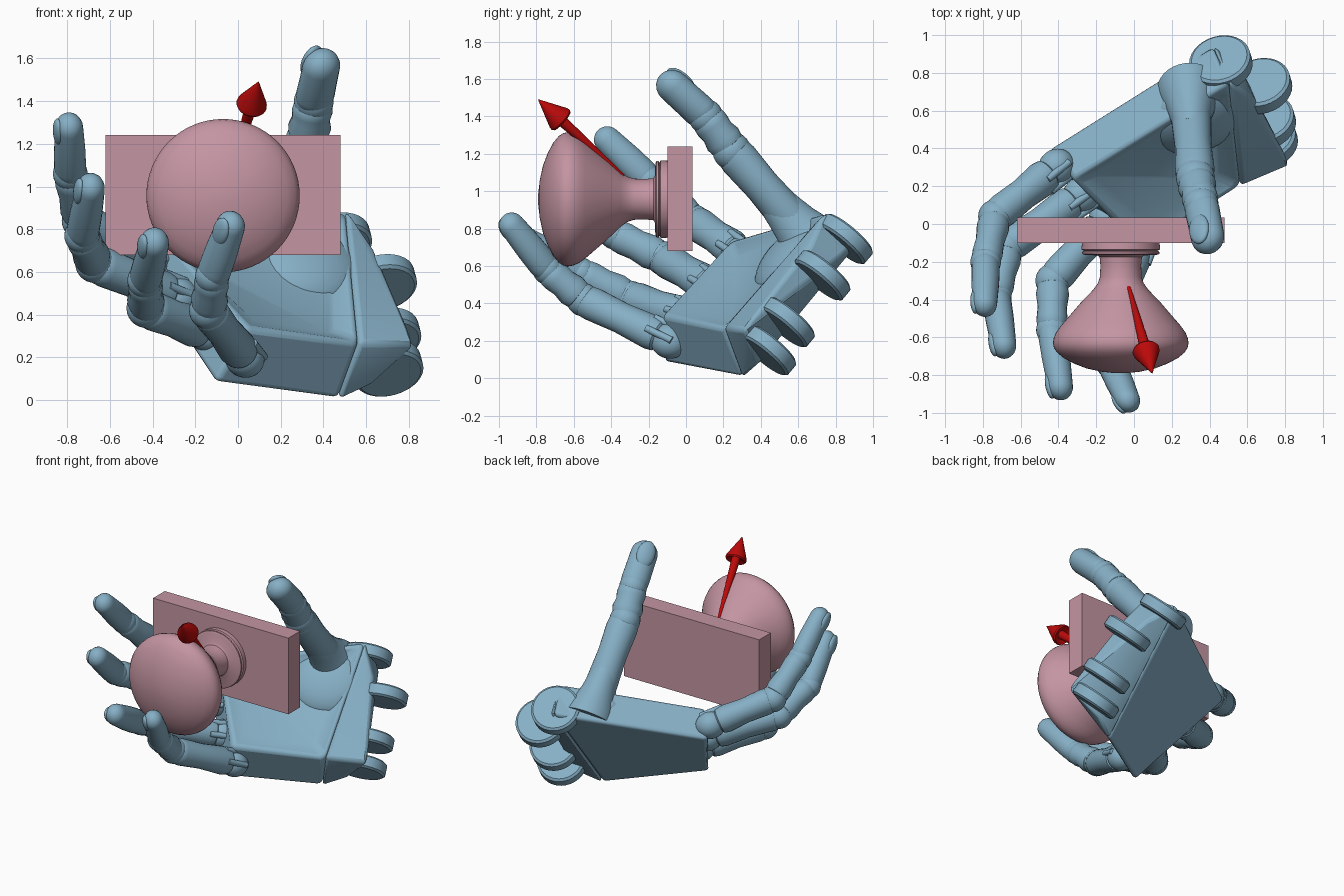
import bpy, bmesh, math
from mathutils import Vector as V, Matrix

if "Cube" in bpy.data.objects:
    bpy.data.objects.remove(bpy.data.objects["Cube"])


def material(name, rgb):
    m = bpy.data.materials.new(name)
    m.diffuse_color = (*rgb, 1)
    m.use_nodes = True
    m.node_tree.nodes["Principled BSDF"].inputs["Base Color"].default_value = m.diffuse_color
    return m


BLUE = material("hand_blue", (0.24, 0.43, 0.56))
PINK = material("knob_pink", (0.55, 0.30, 0.36))
RED = material("arrow_red", (0.50, 0.003, 0.003))
PALM_IN = V((.26, -.61, .74))      # direction the palm faces
SIDE = V((-.2, .63, .75)).normalized()  # across the wrist


def finish(bm, name, mat, bevel=0, angle=35):
    bmesh.ops.recalc_face_normals(bm, faces=bm.faces)
    me = bpy.data.meshes.new(name)
    bm.to_mesh(me)
    bm.free()
    ob = bpy.data.objects.new(name, me)
    bpy.context.collection.objects.link(ob)
    me.materials.append(mat)
    if bevel:
        b = ob.modifiers.new("bevel", 'BEVEL')
        b.width, b.segments, b.limit_method, b.angle_limit = bevel, 3, 'ANGLE', math.radians(35)
    bpy.ops.object.select_all(action='DESELECT')
    ob.select_set(True)
    bpy.context.view_layer.objects.active = ob
    bpy.ops.object.shade_smooth_by_angle(angle=math.radians(angle))
    return ob


def frame(d, out):
    """Rotation with z along d and y toward out."""
    z = d.normalized()
    y = (out - out.dot(z) * z).normalized()
    x = y.cross(z)
    return Matrix((x, y, z)).transposed()


def lathe(name, origin, d, profile, mat, out=V((0.3, 0.2, 1)), flat=1.0, n=32, angle=35):
    """Revolve (distance, radius) pairs around the direction d."""
    bm, R = bmesh.new(), frame(d, out)
    rings = []
    for h, r in profile:
        rings.append([bm.verts.new(V(origin) + R @ V((
            r * math.cos(2 * math.pi * i / n), r * flat * math.sin(2 * math.pi * i / n), h)))
            for i in range(n)])
    for a, b in zip(rings, rings[1:]):
        for i in range(n):
            bm.faces.new((a[i], a[(i + 1) % n], b[(i + 1) % n], b[i]))
    bm.faces.new(rings[0])
    bm.faces.new(rings[-1])
    return finish(bm, name, mat, angle=angle)


def hull(name, pts, bevel):
    bm = bmesh.new()
    for p in pts:
        bm.verts.new(p)
    bmesh.ops.convex_hull(bm, input=bm.verts)
    bmesh.ops.dissolve_limit(bm, angle_limit=0.12, verts=bm.verts, edges=bm.edges)
    return finish(bm, name, BLUE, bevel)


def ellipsoid(name, c, R, size):
    bm = bmesh.new()
    M = Matrix.Translation(c) @ R.to_4x4() @ Matrix.Diagonal((*size, 1))
    bmesh.ops.create_uvsphere(bm, u_segments=28, v_segments=16, radius=1, matrix=M)
    return finish(bm, name, BLUE)


def phalanx(name, p, q, r0, r1, out, gap):
    d = q - p
    L = d.length
    lathe(name, p, d, [(gap, r0 * .7), (gap + .02, r0 * .93), (gap + .06, r0), (L * .55, (r0 + r1) * .46),
                       (L - .06, r1 * 1.03), (L - .02, r1 * .98), (L + .005, r1 * .75)],
          BLUE, out, .94, 24)


def fingertip(name, p, q, r0, r1, out):
    d = q - p
    L = d.length
    prof = [(-.02, r0 * .75), (.01, r0 * .96), (.05, r0), (L * .5, r0 * .98), (L, r1)]
    prof += [(L + r1 * math.sin(a), r1 * math.cos(a)) for a in (.3, .6, .9, 1.2, 1.45)]
    lathe(name, p, d, prof, BLUE, out, .9, 24, 50)
    # nail plate on the outer side
    R = frame(d, out)
    ellipsoid(name + "_nail", q + R @ V((0, r1 * .72, -.02)), R, (r1 * .68, r1 * .34, r1 * 1.05))


def digit(name, pts, r, gap, tip=.74):
    a, b, c, t = [V(p) for p in pts]
    out = (b - a).normalized() - (t - c).normalized()
    phalanx(name + "_proximal", a, b, r, r * .93, out, gap)
    phalanx(name + "_middle", b, c, r * .93, r * .85, out, .02)
    fingertip(name + "_tip", c, t, r * .85, r * tip, out)
    R = frame(b - a, out)
    for j, (p, s) in enumerate(((b, .92), (c, .83))):
        ellipsoid(f"{name}_joint_{j}", p, R, (r * s, r * s, r * s))
    return a, b


# four fingers with twin hinge bars at the knuckle
FINGERS = {
    "index": ([(-.41, .30, .66), (-.735, .04, .84), (-.785, -.20, 1.06), (-.79, -.42, 1.275)], .098),
    "middle_finger": ([(-.28, .15, .48), (-.67, -.12, .64), (-.73, -.38, .77), (-.69, -.64, .99)], .10),
    "ring_finger": ([(-.14, .03, .32), (-.43, -.30, .43), (-.435, -.56, .56), (-.39, -.86, .735)], .10),
    "pinky": ([(.03, -.09, .20), (-.14, -.55, .42), (-.12, -.74, .58), (-.035, -.93, .815)], .097),
}
for name, (pts, r) in FINGERS.items():
    a, b = digit(name, pts, r, .05)
    R = frame(b - a, PALM_IN)
    ellipsoid(name + "_knuckle", a, R, (r * 1.0, r * .95, r * 1.05))
    for s in (-1, 1):
        lathe(f"{name}_hinge_bar_{s}", a + R @ V((s * .045, .07, -.04)), b - a,
              [(0, .020), (.16, .020)], BLUE, n=12)

# thumb with a flared root blending into the palm
base = V((.30, .605, .80))
a, b = digit("thumb", [base, (.325, .245, 1.215), (.355, .105, 1.40), (.39, -.07, 1.56)],
             .112, -.06, .82)
lathe("thumb_root", base - (b - a).normalized() * .16, b - a,
      [(0, .19), (.06, .175), (.12, .15), (.19, .128), (.27, .112), (.34, .10)],
      BLUE, PALM_IN, .9, angle=50)

# palm block, its inner face slightly dished
Ab, Bb, Cb, Db = (-.46, .40, .60), (-.11, -.12, .08), (.47, .30, .0), (.42, .95, .76)
Af, Bf, Cf, Df = (-.32, .23, .74), (.05, -.13, .34), (.57, .20, .27), (.51, .74, .89)
bm = bmesh.new()
v = [bm.verts.new(p) for p in (Ab, Bb, Cb, Db, Af, Bf, Cf, Df)]
bm.faces.new(v[:4])
front = bm.faces.new(v[4:])
for i in range(4):
    j = (i + 1) % 4
    bm.faces.new((v[i], v[j], v[4 + j], v[4 + i]))
bmesh.ops.recalc_face_normals(bm, faces=bm.faces)
bmesh.ops.inset_region(bm, faces=[front], thickness=.13, depth=-.05)
finish(bm, "palm", BLUE, .03)

# wrist block and a low thumb muscle
hull("wrist_block", [Cb, Db, Cf, Df, (.83, .31, .26), (.62, .38, .07), (.64, .66, .70), (.56, .84, .66)], .02)
ellipsoid("thumb_pad", V((.33, .56, .63)), frame(SIDE, PALM_IN), (.26, .11, .24))

# hinge discs along the wrist
for i, c in enumerate(((.46, .85, .745), (.67, .73, .55), (.69, .54, .30), (.70, .44, .15))):
    lathe(f"wrist_disc_{i}", V(c) - SIDE * .045, SIDE,
          [(0, .15), (.012, .165), (.078, .165), (.09, .15)], BLUE, V((1, 0, 0)))

# mounting plate
bm = bmesh.new()
bmesh.ops.create_cube(bm, size=1, matrix=Matrix.Translation((-.07, -.0325, .96)) @
                      Matrix.Diagonal((1.10, .135, .56, 1)))
finish(bm, "plate", PINK)

# door-style knob with collar, neck and domed head
lathe("knob", V((-.07, -.09, .957)), V((0, -1, 0)),
      [(0, .205), (.045, .208), (.052, .195), (.058, .205), (.068, .205), (.074, .19),
       (.076, .125), (.085, .112), (.13, .108), (.19, .110), (.225, .122), (.26, .148), (.33, .215),
       (.40, .275), (.45, .318), (.485, .343), (.515, .355), (.54, .359), (.565, .354), (.59, .338),
       (.62, .302), (.65, .245), (.675, .18), (.692, .10), (.70, .03)], PINK, n=64, angle=40)

# direction arrow
tail, tip = V((-.028, -.335, 1.08)), V((.096, -.79, 1.49))
L = (tip - tail).length
lathe("arrow", tail, tip - tail, [(0, .010), (L - .16, .030), (L - .175, .066), (L - .165, .072),
                                  (L - .15, .070), (L - .005, .004), (L, .001)], RED)
